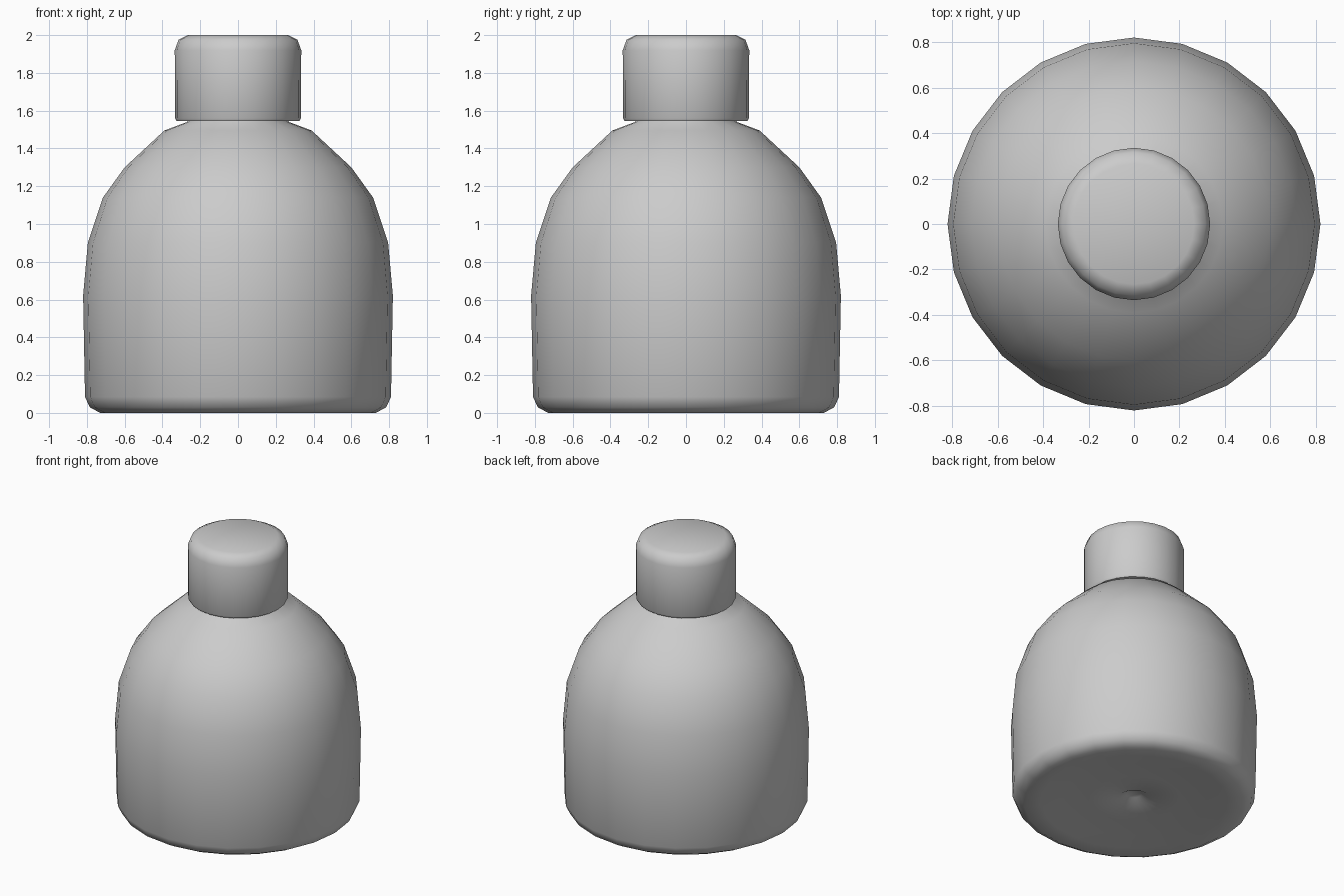
import bpy, bmesh
from math import sin, cos, pi, radians

if "Cube" in bpy.data.objects:
    bpy.data.objects.remove(bpy.data.objects["Cube"])


def lathe(name, profile, sides=24):
    """Spin an (r, z) profile about z; r = 0 makes a pole."""
    bm = bmesh.new()
    rings = []
    for r, z in profile:
        if r == 0:
            rings.append([bm.verts.new((0, 0, z))] * sides)
        else:
            rings.append([bm.verts.new((r * cos(2 * pi * i / sides),
                                        r * sin(2 * pi * i / sides), z))
                          for i in range(sides)])
    for a, b in zip(rings, rings[1:]):
        for i in range(sides):
            j = (i + 1) % sides
            bm.faces.new(list(dict.fromkeys((a[i], a[j], b[j], b[i]))))
    bmesh.ops.recalc_face_normals(bm, faces=bm.faces)
    mesh = bpy.data.meshes.new(name)
    bm.to_mesh(mesh)
    bm.free()
    obj = bpy.data.objects.new(name, mesh)
    bpy.context.collection.objects.link(obj)
    bpy.ops.object.select_all(action='DESELECT')
    obj.select_set(True)
    bpy.context.view_layer.objects.active = obj
    bpy.ops.object.shade_smooth_by_angle(angle=radians(60))
    return obj


# Domed bottle body with a slightly recessed, dimpled base and a short neck
lathe("bottle_body", [
    (0, 0.07), (0.05, 0.065), (0.10, 0.035), (0.30, 0.03), (0.48, 0.02),
    (0.62, 0.005), (0.73, 0.0), (0.785, 0.03), (0.81, 0.085), (0.82, 0.62),
    (0.795, 0.90), (0.715, 1.14), (0.60, 1.30), (0.39, 1.495),
    (0.27, 1.54), (0.26, 1.56)])

# Cap with a rounded top edge
lathe("cap", [
    (0, 1.545), (0.325, 1.545), (0.333, 1.56), (0.335, 1.92),
    (0.315, 1.975), (0.265, 2.0), (0, 2.0)])
